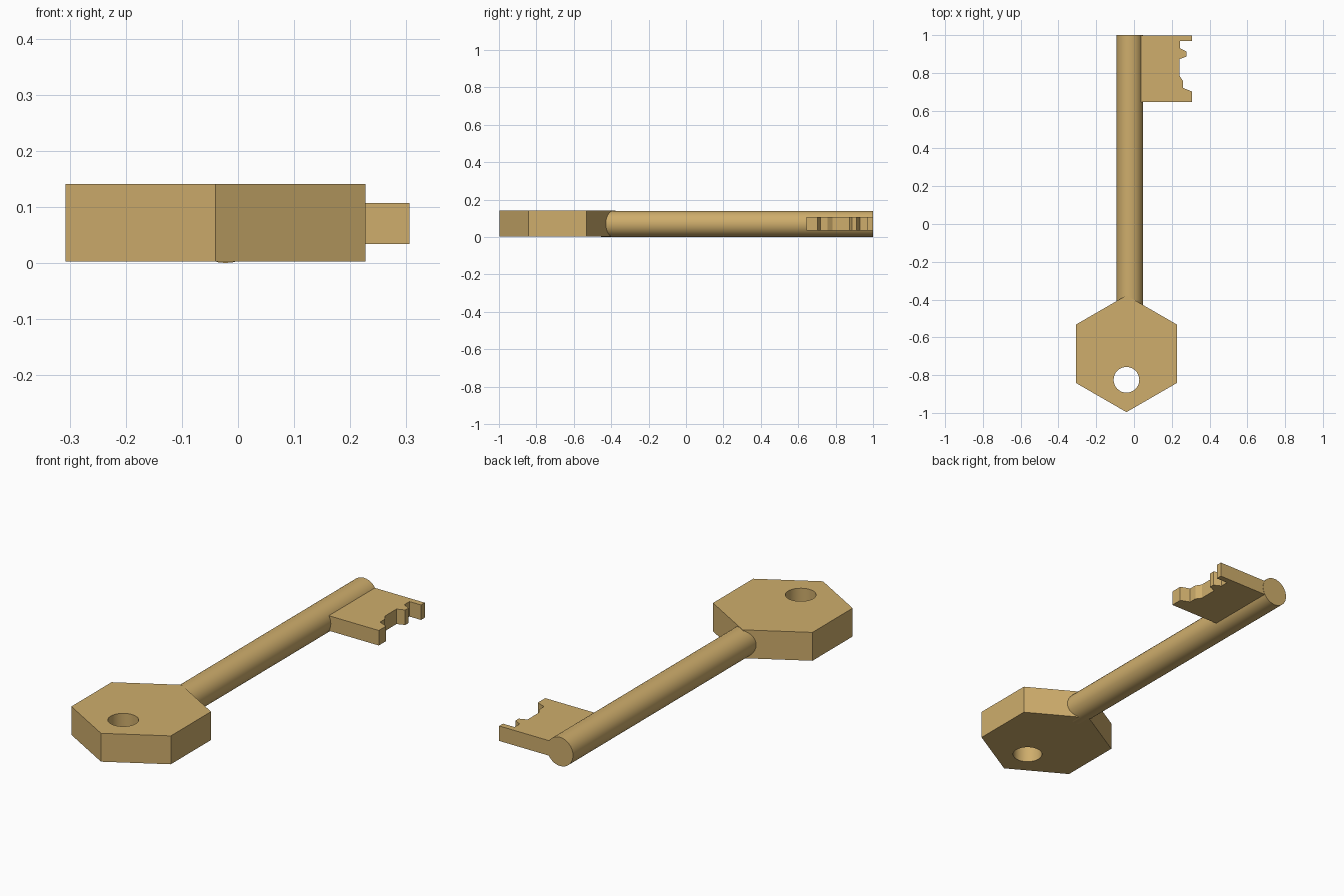
import bpy, bmesh, math

if "Cube" in bpy.data.objects:
    bpy.data.objects.remove(bpy.data.objects["Cube"])

brass = bpy.data.materials.new("brass gold")
brass.diffuse_color = (0.62, 0.42, 0.15, 1)
brass.use_nodes = True
brass.node_tree.nodes["Principled BSDF"].inputs["Base Color"].default_value = brass.diffuse_color


def ring(cx, cy, r, sides, start=0.0):
    return [(cx + r * math.cos(start + i * math.tau / sides),
             cy + r * math.sin(start + i * math.tau / sides)) for i in range(sides)]


def finish(ob, name):
    """Weld, orient normals, smooth the round walls and colour the part."""
    ob.name = ob.data.name = name
    bm = bmesh.new()
    bm.from_mesh(ob.data)
    bmesh.ops.remove_doubles(bm, verts=bm.verts, dist=1e-5)
    bmesh.ops.recalc_face_normals(bm, faces=bm.faces)
    bm.to_mesh(ob.data)
    bm.free()
    ob.data.materials.clear()
    ob.data.materials.append(brass)
    bpy.ops.object.select_all(action='DESELECT')
    ob.select_set(True)
    bpy.context.view_layer.objects.active = ob
    bpy.ops.object.shade_smooth_by_angle(angle=math.radians(30))


def plate(name, loops, z0, z1):
    """Extrude closed outlines (inner loops become holes) between two heights."""
    cu = bpy.data.curves.new(name, 'CURVE')
    cu.dimensions = '2D'
    cu.fill_mode = 'BOTH'
    cu.extrude = (z1 - z0) / 2
    for pts in loops:
        sp = cu.splines.new('POLY')
        sp.points.add(len(pts) - 1)
        for p, (x, y) in zip(sp.points, pts):
            p.co = (x, y, 0, 1)
        sp.use_cyclic_u = True
    ob = bpy.data.objects.new(name, cu)
    bpy.context.collection.objects.link(ob)
    ob.location.z = (z0 + z1) / 2
    bpy.ops.object.select_all(action='DESELECT')
    ob.select_set(True)
    bpy.context.view_layer.objects.active = ob
    bpy.ops.object.convert(target='MESH')
    finish(bpy.context.view_layer.objects.active, name)


# Hexagonal head with a round keyring hole
plate("key_head", [ring(-0.04, -0.687, 0.309, 6, math.pi / 2),
                   ring(-0.04, -0.825, 0.068, 32)], 0.003, 0.141)

# Round shaft, running slightly into the head
y0, y1 = -0.455, 1.0
bpy.ops.mesh.primitive_cylinder_add(vertices=32, radius=0.07, depth=y1 - y0,
                                    location=(-0.022, (y0 + y1) / 2, 0.07),
                                    rotation=(math.pi / 2, 0, 0))
finish(bpy.context.object, "key_shaft")

# Toothed bit at the far end
plate("key_bit", [[(-0.02, 0.999), (-0.02, 0.645), (0.306, 0.645), (0.306, 0.702),
                   (0.26, 0.72), (0.26, 0.757), (0.242, 0.783), (0.242, 0.873),
                   (0.279, 0.887), (0.279, 0.912), (0.244, 0.93), (0.244, 0.97),
                   (0.306, 0.97), (0.306, 0.999)]], 0.034, 0.107)
